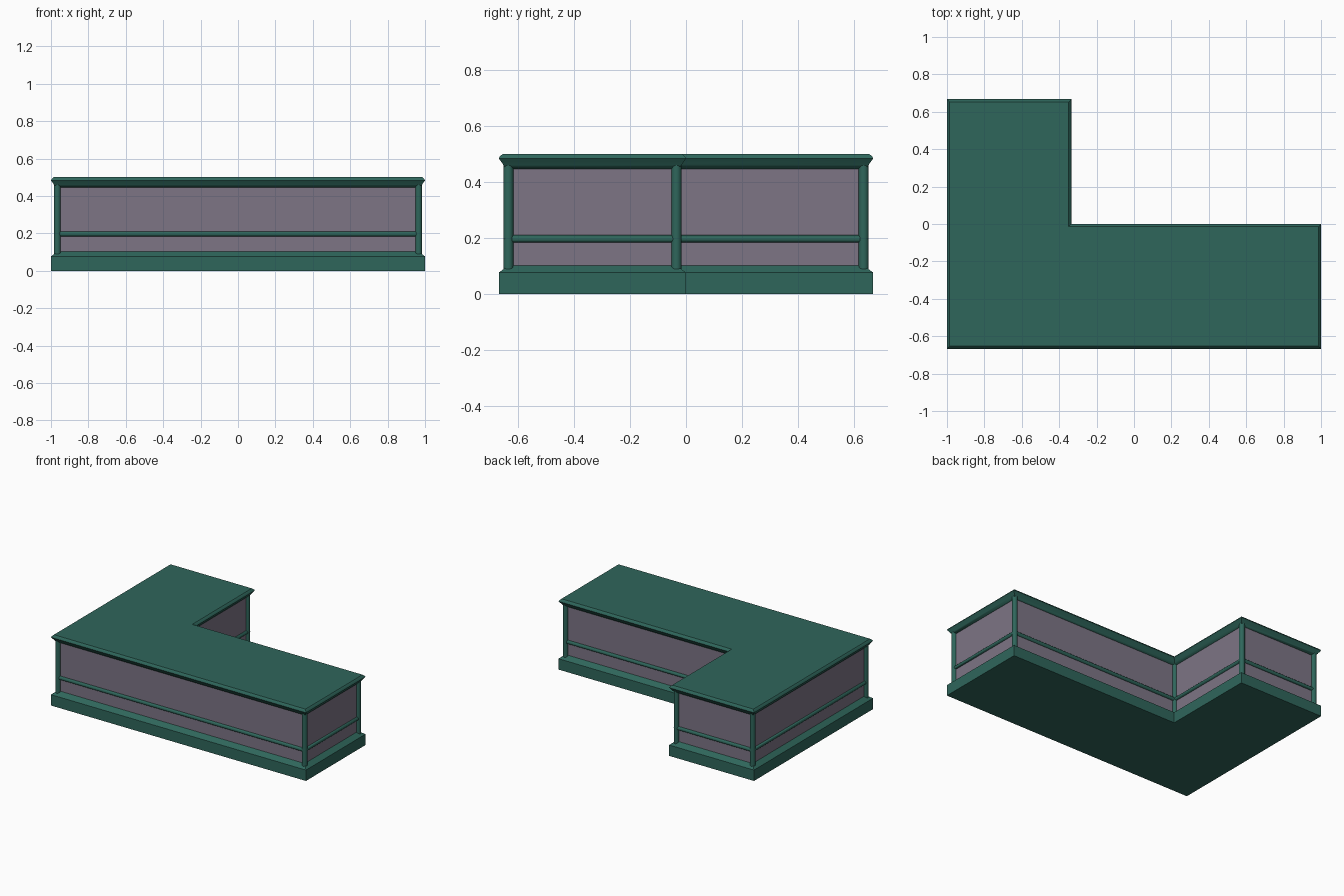
import bpy, bmesh, math

if "Cube" in bpy.data.objects:
    bpy.data.objects.remove(bpy.data.objects["Cube"])

# L-shaped outline: x, y, and the outward mitre direction of each corner
OUTLINE = [(-1, -.667, -1, -1), (1, -.667, 1, -1), (1, 0, 1, 1),
           (-.335, 0, 1, 1), (-.335, .667, 1, 1), (-1, .667, -1, 1)]
WALL = 0.034  # inset of the wall panels


def material(name, rgb):
    m = bpy.data.materials.new(name)
    m.diffuse_color = (*rgb, 1)
    m.use_nodes = True
    m.node_tree.nodes["Principled BSDF"].inputs["Base Color"].default_value = m.diffuse_color
    return m


green = material("dark green", (.028, .133, .105))
grey = material("mauve grey", (.205, .178, .235))


def finish(name, bm, mat, smooth):
    me = bpy.data.meshes.new(name)
    bm.to_mesh(me)
    bm.free()
    me.materials.append(mat)
    ob = bpy.data.objects.new(name, me)
    bpy.context.collection.objects.link(ob)
    if smooth:
        bpy.ops.object.select_all(action='DESELECT')
        ob.select_set(True)
        bpy.context.view_layer.objects.active = ob
        bpy.ops.object.shade_smooth_by_angle(angle=math.radians(40))
    return ob


def sweep(name, profile, mat, bottom=False, top=False, smooth=False):
    """Sweep an (inset, z) profile, listed upwards, round the outline."""
    bm = bmesh.new()
    rings = [[bm.verts.new((x - dx * d, y - dy * d, z)) for x, y, dx, dy in OUTLINE]
             for d, z in profile]
    n = len(OUTLINE)
    for a, b in zip(rings, rings[1:]):
        for i in range(n):
            j = (i + 1) % n
            bm.faces.new((a[i], a[j], b[j], b[i]))
    if bottom:
        bm.faces.new(rings[0][::-1])
    if top:
        bm.faces.new(rings[-1])
    return finish(name, bm, mat, smooth)


# plinth with a sloped upper edge
sweep("base", [(0, 0), (0, .077), (WALL, .102)], green, bottom=True)

# recessed wall panels
sweep("wall_panels", [(WALL, .09), (WALL, .46)], grey)

# counter slab with a moulded edge
sweep("countertop", [(WALL, .446), (.024, .45), (.016, .46), (.012, .467),
                     (0, .483), (.003, .49), (.014, .5)],
      green, top=True, smooth=True)

# half-round rail around the walls
R = 0.013
sweep("rail", [(WALL - R * math.cos(t), .197 + R * math.sin(t))
               for t in (math.radians(a) for a in range(-90, 91, 30))],
      green, smooth=True)

# round post at every corner
for k, (x, y, dx, dy) in enumerate(OUTLINE):
    bm = bmesh.new()
    bmesh.ops.create_cone(bm, cap_ends=True, segments=16, radius1=.018,
                          radius2=.018, depth=.39)
    bmesh.ops.translate(bm, verts=bm.verts,
                        vec=(x - dx * WALL, y - dy * WALL, .275))
    finish(f"corner_post_{k + 1}", bm, green, True)
